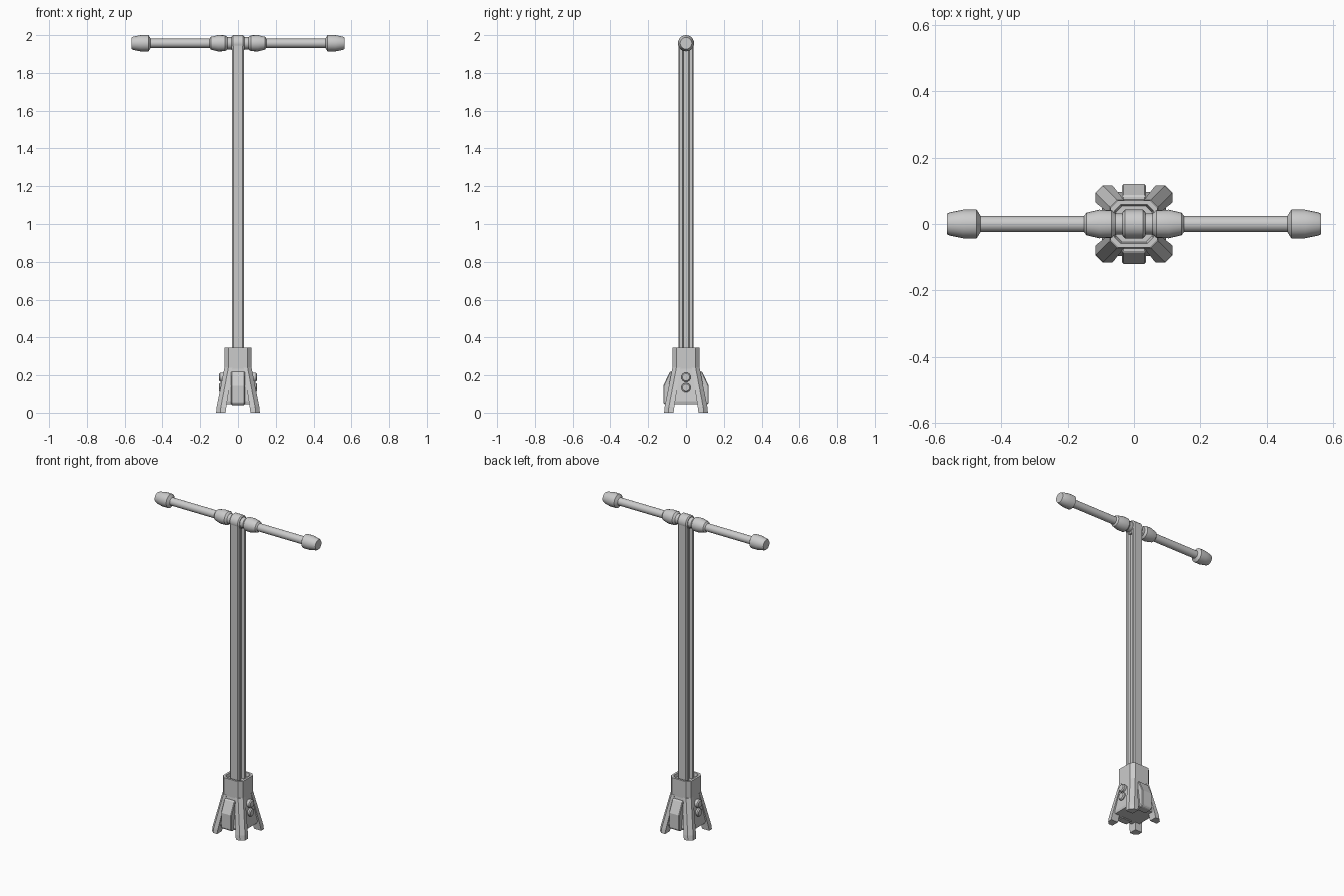
import bpy, bmesh, math
from mathutils import Vector

if "Cube" in bpy.data.objects:
    bpy.data.objects.remove(bpy.data.objects["Cube"])

metal = bpy.data.materials.new("light_grey")
metal.use_nodes = True
GREY = (0.6, 0.6, 0.6, 1)
metal.diffuse_color = GREY
metal.node_tree.nodes["Principled BSDF"].inputs["Base Color"].default_value = GREY


def finish(name, bm, smooth=False, bevel=0):
    bmesh.ops.recalc_face_normals(bm, faces=bm.faces)
    mesh = bpy.data.meshes.new(name)
    bm.to_mesh(mesh)
    bm.free()
    mesh.materials.append(metal)
    ob = bpy.data.objects.new(name, mesh)
    bpy.context.scene.collection.objects.link(ob)
    if bevel:
        mod = ob.modifiers.new("bevel", "BEVEL")
        mod.width, mod.segments, mod.limit_method = bevel, 1, "ANGLE"
    if smooth:
        bpy.ops.object.select_all(action="DESELECT")
        bpy.context.view_layer.objects.active = ob
        ob.select_set(True)
        bpy.ops.object.shade_smooth_by_angle(angle=math.radians(32))
    return ob


def loft(name, rings, **kw):
    """Skin a list of equal-length point rings and cap both ends."""
    bm = bmesh.new()
    loops = [[bm.verts.new(p) for p in ring] for ring in rings]
    n = len(loops[0])
    for a, b in zip(loops, loops[1:]):
        for i in range(n):
            j = (i + 1) % n
            bm.faces.new((a[i], a[j], b[j], b[i]))
    bm.faces.new(loops[0])
    bm.faces.new(loops[-1])
    return finish(name, bm, **kw)


def turned_x(name, profile, y=0, z=0, sides=20):
    """Round part along x from (x, radius) pairs."""
    angles = [2 * math.pi * i / sides for i in range(sides)]
    return loft(name, [[(x, y + r * math.cos(a), z + r * math.sin(a)) for a in angles]
                       for x, r in profile], smooth=True)


def octagon(h, cut, z):
    c = h - cut
    return [(h, -c, z), (h, c, z), (c, h, z), (-c, h, z),
            (-h, c, z), (-h, -c, z), (-c, -h, z), (c, -h, z)]


# Flared base with a recessed socket in its top
loft("base_body", [octagon(0.06, 0.02, 0.045), octagon(0.092, 0.03, 0.045),
                   octagon(0.096, 0.03, 0.06), octagon(0.071, 0.022, 0.235),
                   octagon(0.071, 0.022, 0.345), octagon(0.058, 0.018, 0.345),
                   octagon(0.054, 0.018, 0.325)])


# Corner legs, each a tapering block with its outer corner cut off
def leg_ring(inner, outer, cut, z, sx, sy):
    pts = [(inner, inner), (outer, inner), (outer, outer - cut),
           (outer - cut, outer), (inner, outer)]
    return [(sx * x, sy * y, z) for x, y in pts]


for sx, side in ((1, "left"), (-1, "right")):
    for sy, end in ((-1, "front"), (1, "back")):
        loft(f"{end}_{side}_leg",
             [leg_ring(0.066, 0.116, 0.022, 0, sx, sy),
              leg_ring(0.062, 0.113, 0.022, 0.03, sx, sy),
              leg_ring(0.030, 0.072, 0.021, 0.24, sx, sy)])

# Raised plates on the front and back of the base
for sy, end in ((-1, "front"), (1, "back")):
    outline = [(0.06, 0.04), (0.108, 0.04), (0.12, 0.052), (0.12, 0.145),
               (0.085, 0.22), (0.06, 0.22)]
    loft(f"{end}_plate", [[(x, sy * y, z) for y, z in outline]
                          for x in (-0.036, 0.036)], bevel=0.004)

# Pairs of round bolts on both sides of the base
for sx, side in ((1, "left"), (-1, "right")):
    for z, level in ((0.19, "upper"), (0.135, "lower")):
        turned_x(f"{side}_{level}_bolt",
                 [(sx * 0.06, 0.025), (sx * 0.094, 0.025), (sx * 0.1, 0.019)],
                 z=z, sides=16)

# Post with a groove down each side
quarter = [(0.016, 0.013), (0.032, 0.018), (0.032, 0.034), (0.025, 0.041)]
section = (quarter + [(-x, y) for x, y in reversed(quarter)]
           + [(-x, -y) for x, y in quarter] + [(x, -y) for x, y in reversed(quarter)])
loft("post", [[(x, y, z) for x, y in section] for z in (0.3, 1.957)])

# Crossbar, hub, collars and end grips
BAR_Z = 1.957
turned_x("crossbar", [(-0.52, 0.024), (0.52, 0.024)], z=BAR_Z)
turned_x("hub", [(-0.034, 0.036), (-0.027, 0.043), (0.027, 0.043), (0.034, 0.036)], z=BAR_Z)
for sx, side in ((1, "left"), (-1, "right")):
    for part, profile in (
            ("neck", [(0.03, 0.032), (0.07, 0.032)]),
            ("collar", [(0.056, 0.032), (0.068, 0.042), (0.105, 0.043),
                        (0.143, 0.034), (0.151, 0.024)]),
            ("grip", [(0.462, 0.024), (0.474, 0.043), (0.515, 0.043),
                      (0.555, 0.035), (0.563, 0.031)])):
        turned_x(f"{side}_{part}", [(sx * x, r) for x, r in profile], z=BAR_Z)
